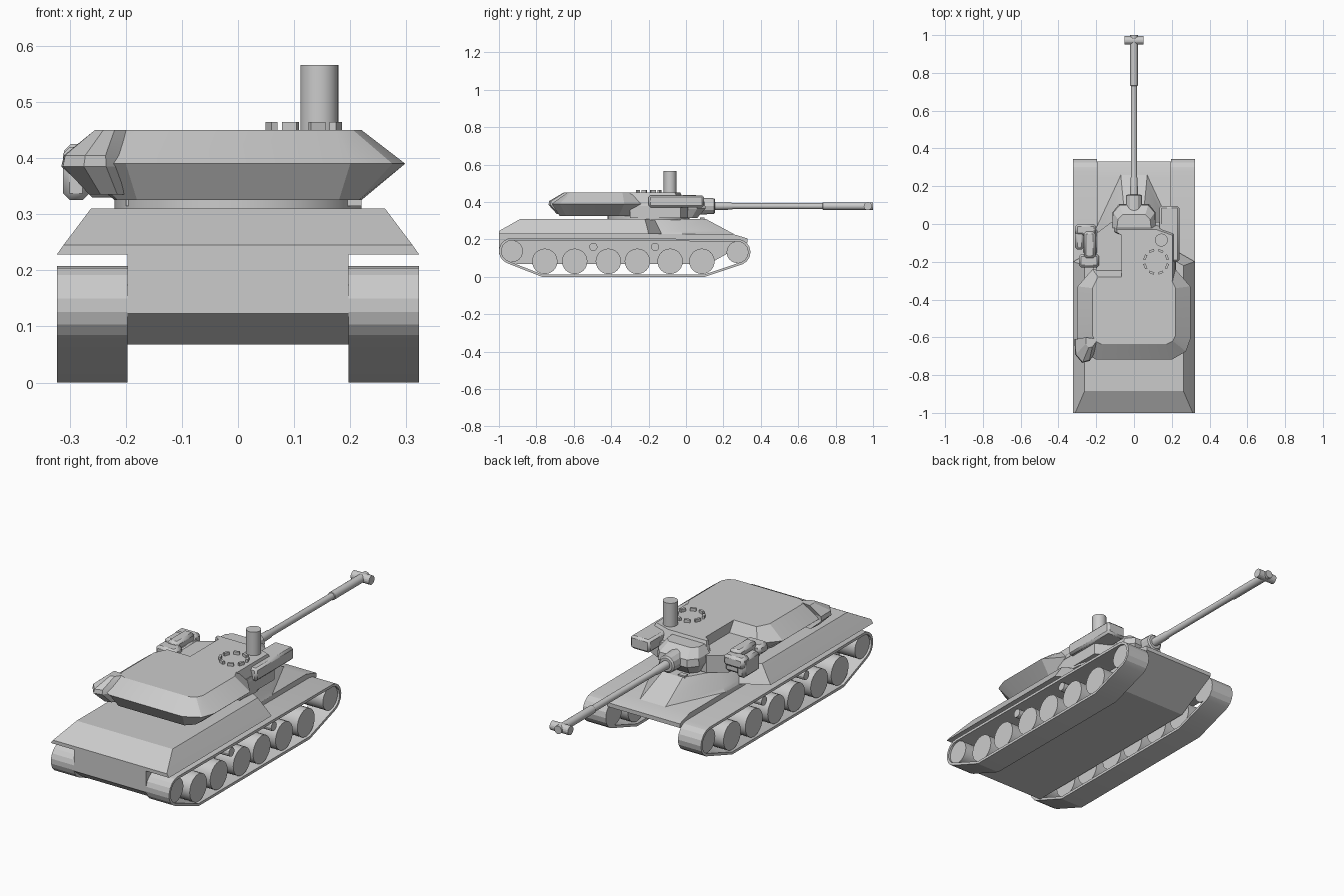
import bpy, bmesh
from math import sin, cos, pi, radians


def make(name, verts, faces):
    me = bpy.data.meshes.new(name)
    me.from_pydata(verts, [], faces)
    bm = bmesh.new()
    bm.from_mesh(me)
    bmesh.ops.recalc_face_normals(bm, faces=bm.faces)
    bm.to_mesh(me)
    bm.free()
    ob = bpy.data.objects.new(name, me)
    bpy.context.collection.objects.link(ob)
    return ob


def rings(name, loops, closed=False):
    """Skin equal-length vertex loops; cap the ends, or join them when closed."""
    n, m = len(loops[0]), len(loops)
    verts = [v for l in loops for v in l]
    faces = []
    for k in range(m if closed else m - 1):
        a, b = k * n, ((k + 1) % m) * n
        faces += [(a + i, a + (i + 1) % n, b + (i + 1) % n, b + i) for i in range(n)]
    if not closed:
        faces += [tuple(range(n)), tuple(range((m - 1) * n, m * n))]
    return make(name, verts, faces)


def loft(name, *layers):
    return rings(name, [[(x, y, z) for x, y in pts] for z, pts in layers])


def prism(name, profile, x0, x1):
    return rings(name, [[(x, y, z) for y, z in profile] for x in (x0, x1)])


def box(name, x0, x1, y0, y1, z0, z1, bevel=0):
    ob = loft(name, *[(z, [(x0, y0), (x1, y0), (x1, y1), (x0, y1)]) for z in (z0, z1)])
    if bevel:
        mod = ob.modifiers.new("bevel", 'BEVEL')
        mod.width, mod.segments = bevel, 1
    return ob


def turned(name, axis, centre, steps, n=24):
    """Round part along an axis from (position, radius) steps."""
    loops = []
    for t, r in steps:
        ring = []
        for i in range(n):
            u, v = r * cos(2 * pi * i / n), r * sin(2 * pi * i / n)
            off = {'x': (t, u, v), 'y': (u, t, v), 'z': (u, v, t)}[axis]
            ring.append(tuple(c + o for c, o in zip(centre, off)))
        loops.append(ring)
    return rings(name, loops)


def sym(pts):
    return pts + [(-x, y) for x, y in reversed(pts)]


# Tracks and wheels
def track_profile(d):
    r = 0.07 - d
    pts = [(-0.93 + r * cos(radians(a)), 0.138 + r * sin(radians(a))) for a in range(90, 251, 20)]
    pts += [(-0.77, d), (0.10, d)]
    pts += [(0.275 + r * cos(radians(a)), 0.132 + r * sin(radians(a))) for a in range(-65, 91, 22)]
    return pts


for side, s in (("left", -1), ("right", 1)):
    rings(side + "_track", [[(s * x, y, z) for y, z in track_profile(d)]
                            for x, d in ((0.197, 0), (0.323, 0), (0.323, 0.013), (0.197, 0.013))], True)
    for i, y in enumerate((-0.755, -0.595, -0.415, -0.26, -0.085, 0.085)):
        turned(f"{side}_road_wheel_{i}", 'x', (0, y, 0.083), [(s * 0.21, 0.068), (s * 0.312, 0.068)])
    for i, (y, z, r) in enumerate(((-0.93, 0.137, 0.058), (0.275, 0.132, 0.058))):
        turned(f"{side}_end_wheel_{i}", 'x', (0, y, z), [(s * 0.197, r), (s * 0.312, r)])
    for i, y in enumerate((-0.495, -0.165)):
        turned(f"{side}_return_roller_{i}", 'x', (0, y, 0.16), [(s * 0.197, 0.022), (s * 0.312, 0.022)], 12)

# Hull
prism("lower_hull", [(-1, 0.228), (-1, 0.123), (-0.93, 0.068), (0.12, 0.068),
                     (0.33, 0.185), (0.33, 0.205), (0.25, 0.229)], -0.197, 0.197)
loft("upper_hull",
     (0.228, sym([(0.323, -1), (0.323, -0.2), (0.2, -0.13), (0.2, -0.02), (0.07, 0.26)])),
     (0.245, sym([(0.311, -1), (0.311, -0.203), (0.194, -0.138), (0.187, -0.024), (0.067, 0.226)])),
     (0.31, sym([(0.262, -0.885), (0.262, -0.22), (0.17, -0.17), (0.14, -0.04), (0.055, 0.105)])))
for s in (-1, 1):
    box("driver_periscope", s * 0.045 - 0.018, s * 0.045 + 0.018, 0.075, 0.1, 0.3, 0.317)

# Turret
turned("turret_ring", 'z', (0, -0.2, 0), [(0.305, 0.22), (0.335, 0.22)], 32)
loft("turret_bustle",
     (0.325, sym([(0.18, -0.675), (0.215, -0.64), (0.22, -0.6), (0.22, -0.36), (0.19, -0.28)])),
     (0.39, sym([(0.2, -0.718), (0.275, -0.675), (0.298, -0.61), (0.298, -0.33), (0.22, -0.24)])),
     (0.45, sym([(0.175, -0.635), (0.205, -0.62), (0.22, -0.59), (0.22, -0.34), (0.19, -0.28)])))
loft("turret_base", *[(z, [(-0.2, -0.3), (0.22, -0.3), (0.22, -0.03), (0.14, 0.01), (-0.12, 0.01), (-0.2, -0.05)])
                      for z in (0.315, 0.4)])
loft("turret_roof",
     (0.38, [(-0.065, -0.3), (0.222, -0.3), (0.222, -0.02), (0.12, 0.0), (-0.11, 0.0), (-0.11, -0.04), (-0.065, -0.06)]),
     (0.45, [(-0.065, -0.3), (0.205, -0.3), (0.205, -0.06), (0.12, -0.03), (-0.09, -0.03), (-0.09, -0.045), (-0.065, -0.06)]))
loft("rear_corner_pod",
     (0.335, [(-0.26, -0.6), (-0.265, -0.66), (-0.245, -0.69), (-0.215, -0.68), (-0.17, -0.61)]),
     (0.385, [(-0.315, -0.61), (-0.312, -0.69), (-0.275, -0.735), (-0.235, -0.725), (-0.166, -0.63)]),
     (0.405, [(-0.31, -0.61), (-0.308, -0.69), (-0.272, -0.732), (-0.236, -0.72), (-0.172, -0.63)]),
     (0.45, [(-0.255, -0.6), (-0.255, -0.635), (-0.24, -0.655), (-0.22, -0.65), (-0.19, -0.61)]))
box("right_sight_housing", 0.135, 0.24, -0.2, 0.095, 0.372, 0.436, 0.01)

# Gun
loft("gun_mantlet",
     (0.315, sym([(0.09, -0.02), (0.085, 0.03), (0.06, 0.06)])),
     (0.365, sym([(0.115, -0.02), (0.115, 0.06), (0.08, 0.105)])),
     (0.40, sym([(0.115, -0.02), (0.11, 0.06), (0.075, 0.1)])),
     (0.438, sym([(0.09, -0.02), (0.085, 0.025), (0.06, 0.05)])))
turned("gun_collar", 'y', (0, 0, 0.378), [(0.04, 0.046), (0.15, 0.042), (0.156, 0.034)], 12)
turned("gun_barrel", 'y', (0, 0, 0.378), [(0.1, 0.022), (0.24, 0.019), (0.25, 0.016), (0.73, 0.016),
                                          (0.732, 0.02), (1.0, 0.02)])
turned("muzzle_brake", 'x', (0, 0.972, 0.378), [(-0.05, 0.022), (0.05, 0.022)], 16)

# Roof fittings
turned("commander_sight", 'z', (0.145, -0.085, 0), [(0.44, 0.034), (0.566, 0.034)])
for i in range(8):
    p = box(f"hatch_periscope_{i}", -0.014, 0.014, 0.056, 0.068, 0.44, 0.464)
    p.location = (0.117, -0.2, 0)
    p.rotation_euler.z = 2 * pi * (i + 0.5) / 8

# Side weapon station
box("station_mount", -0.27, -0.19, -0.16, -0.03, 0.33, 0.405, 0.01)
box("station_front_head", -0.31, -0.2, -0.06, 0.0, 0.37, 0.425, 0.012)
box("station_side_box", -0.312, -0.265, -0.135, -0.01, 0.325, 0.42, 0.012)
box("station_bridge", -0.265, -0.205, -0.18, -0.04, 0.38, 0.44, 0.012)
box("station_rear_box", -0.292, -0.185, -0.23, -0.16, 0.375, 0.425, 0.012)

# Smooth the round parts, keep plates sharp
for ob in bpy.context.collection.objects:
    ob.select_set(True)
    bpy.context.view_layer.objects.active = ob
bpy.ops.object.shade_smooth_by_angle(angle=radians(19))
